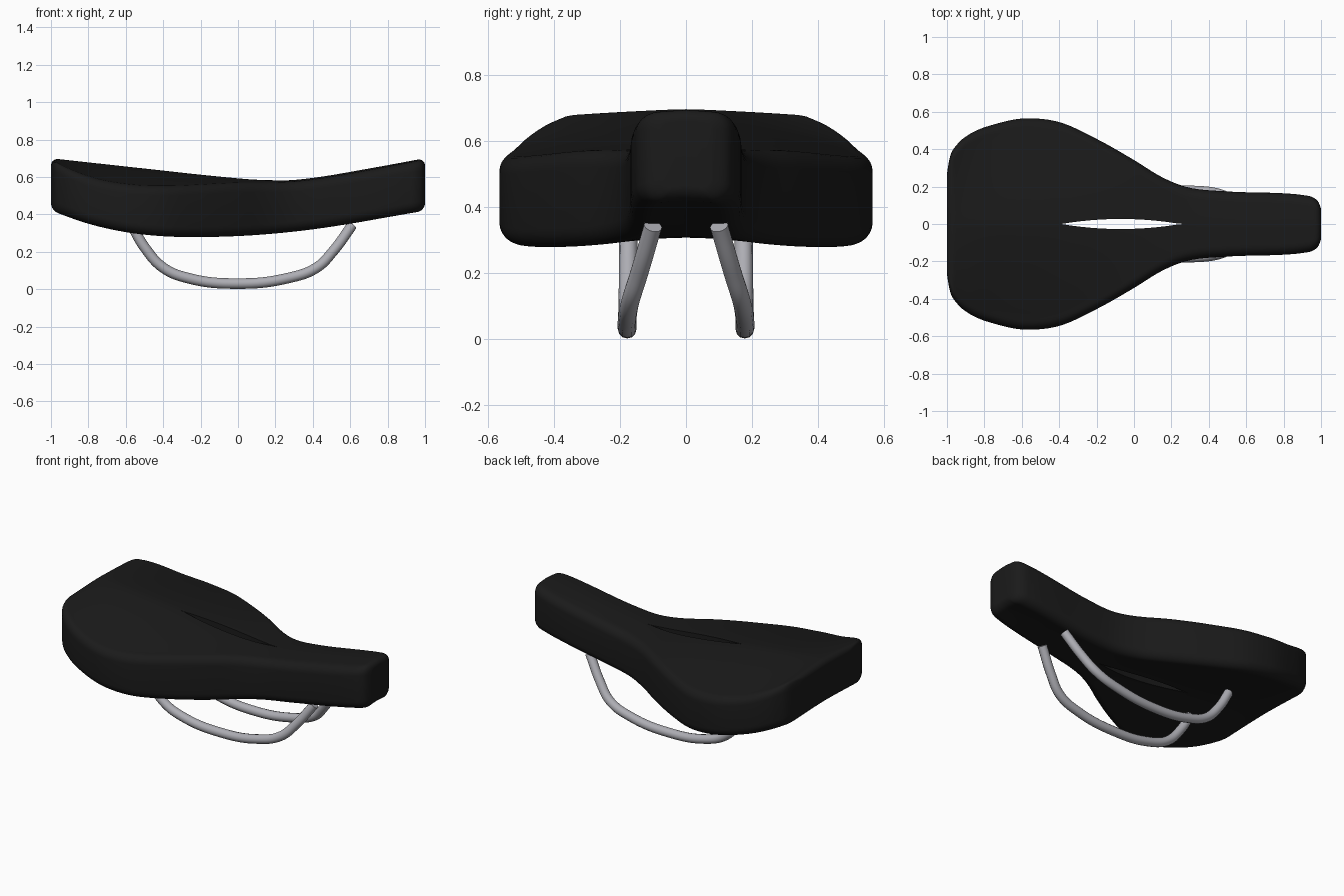
import bpy, bmesh, math

cube = bpy.data.objects.get("Cube")
if cube:
    bpy.data.objects.remove(cube, do_unlink=True)


def material(name, color, metallic, roughness):
    m = bpy.data.materials.new(name)
    m.use_nodes = True
    m.diffuse_color = color
    shader = m.node_tree.nodes["Principled BSDF"]
    shader.inputs["Base Color"].default_value = color
    shader.inputs["Metallic"].default_value = metallic
    shader.inputs["Roughness"].default_value = roughness
    return m


black = material("black_cover", (0.0105, 0.0105, 0.0105, 1), 0, 0.6)
steel = material("rail_steel", (0.42, 0.42, 0.455, 1), 0, 0.4)


def smooth_curve(points):
    """Return a function running smoothly through (x, value) points."""
    n = len(points)
    secant = [(q[1] - p[1]) / (q[0] - p[0]) for p, q in zip(points, points[1:])]
    slope = [secant[0]] + [(a + b) / 2 if a * b > 0 else 0
                           for a, b in zip(secant, secant[1:])] + [secant[-1]]

    def value(x):
        k = 0
        while k < n - 2 and x > points[k + 1][0]:
            k += 1
        (x0, v0), (x1, v1) = points[k], points[k + 1]
        d = x1 - x0
        t = (x - x0) / d
        return (v0 * (1 + 2 * t) * (1 - t) ** 2 + v1 * t * t * (3 - 2 * t)
                + d * t * (1 - t) * (slope[k] * (1 - t) - slope[k + 1] * t))
    return value


def finish(obj, mat):
    obj.data.materials.append(mat)
    bpy.ops.object.select_all(action='DESELECT')
    obj.select_set(True)
    bpy.context.view_layer.objects.active = obj
    bpy.ops.object.shade_smooth_by_angle(angle=math.radians(40))


# Saddle guide curves along its length (nose at +x)
half_width = smooth_curve([
    (-1, .27), (-.985, .355), (-.95, .42), (-.88, .48), (-.75, .532), (-.57, .565),
    (-.4, .545), (-.2, .455), (0, .342), (.15, .25), (.28, .198), (.5, .174),
    (.8, .164), (.9, .155), (.96, .14), (.99, .11), (1, .08)])
crown = smooth_curve([(-1, .7), (-.5, .645), (-.1, .602), (.1, .585), (.25, .582),
                      (.4, .595), (.7, .645), (1, .7)])
rim = smooth_curve([(-1, .695), (-.9, .645), (-.75, .592), (-.55, .56), (-.4, .555),
                    (0, .572), (.3, .577), (.45, .595), (.7, .638), (1, .695)])
belly = smooth_curve([(-1, .42), (-.8, .35), (-.6, .305), (-.4, .283), (-.2, .279),
                      (0, .284), (.2, .298), (.4, .32), (.6, .35), (.8, .385), (1, .42)])
thickness = .275


def section(x):
    """Half cross-section from top centre, round the side, to bottom centre."""
    w = half_width(x)
    slot = max(0, .027 * (1 - ((x + .07) / .32) ** 2))
    edge = .04
    near = max(0, 1 - (1 - abs(x)) / edge)
    inset = edge * (1 - math.sqrt(max(0, 1 - near * near)))
    r = min(.055, w * .4)
    top, side, low = crown(x) - inset, rim(x) - inset, belly(x) + inset
    arch = max(0, crown(x) - thickness - belly(x))
    steps = 16
    upper, under = [], []
    for j in range(steps):
        s = j / steps
        y = slot + (w - r - slot) * s
        upper.append((y, top - (top - side) * s ** 1.4))
        under.append((y, low + arch * (1 - s ** 1.4)))
    quarter = [(r * math.sin(j * math.pi / 12), r * math.cos(j * math.pi / 12))
               for j in range(7)]
    shoulder = [(w - r + a, side - r + b) for a, b in quarter]
    lower = [(w - r + b, low + r - a) for a, b in quarter]
    return upper + shoulder + lower + under[::-1], slot


# Padded seat shell with a relief slot and a matching hollow beneath
count = 80
bm = bmesh.new()
rings, slots = [], []
for i in range(count + 1):
    x = -math.cos(math.pi * i / count)
    pts, slot = section(x)
    rings.append([bm.verts.new((x, y, z)) for y, z in pts])
    slots.append(slot)
size = len(rings[0])
for i in range(count):
    a, b = rings[i], rings[i + 1]
    for k in range(size - 1):
        bm.faces.new((a[k], b[k], b[k + 1], a[k + 1]))
    if slots[i] or slots[i + 1]:
        bm.faces.new((a[-1], b[-1], b[0], a[0]))
bm.faces.new(rings[0])
bm.faces.new(rings[-1][::-1])
mesh = bpy.data.meshes.new("saddle_seat")
bm.to_mesh(mesh)
bm.free()
seat = bpy.data.objects.new("saddle_seat", mesh)
bpy.context.collection.objects.link(seat)
finish(seat, black)
mirror = seat.modifiers.new("mirror", 'MIRROR')
mirror.use_axis = (False, True, False)
mirror.merge_threshold = .0005

# Pair of bent steel rails
path = [(-.568, .174, .342), (-.5, .175, .225), (-.4, .176, .115), (-.27, .178, .06),
        (0, .178, .03), (.27, .178, .06), (.42, .168, .115), (.51, .14, .205),
        (.61, .1, .342)]
for name, side in (("left_rail", 1), ("right_rail", -1)):
    curve = bpy.data.curves.new(name, 'CURVE')
    curve.dimensions = '3D'
    curve.bevel_depth = .028
    curve.bevel_resolution = 4
    curve.resolution_u = 8
    curve.use_fill_caps = True
    spline = curve.splines.new('BEZIER')
    spline.bezier_points.add(len(path) - 1)
    for point, (x, y, z) in zip(spline.bezier_points, path):
        point.co = (x, side * y, z)
        point.handle_left_type = point.handle_right_type = 'AUTO'
    rail = bpy.data.objects.new(name, curve)
    bpy.context.collection.objects.link(rail)
    bpy.ops.object.select_all(action='DESELECT')
    rail.select_set(True)
    bpy.context.view_layer.objects.active = rail
    bpy.ops.object.convert(target='MESH')
    finish(bpy.context.view_layer.objects.active, steel)
